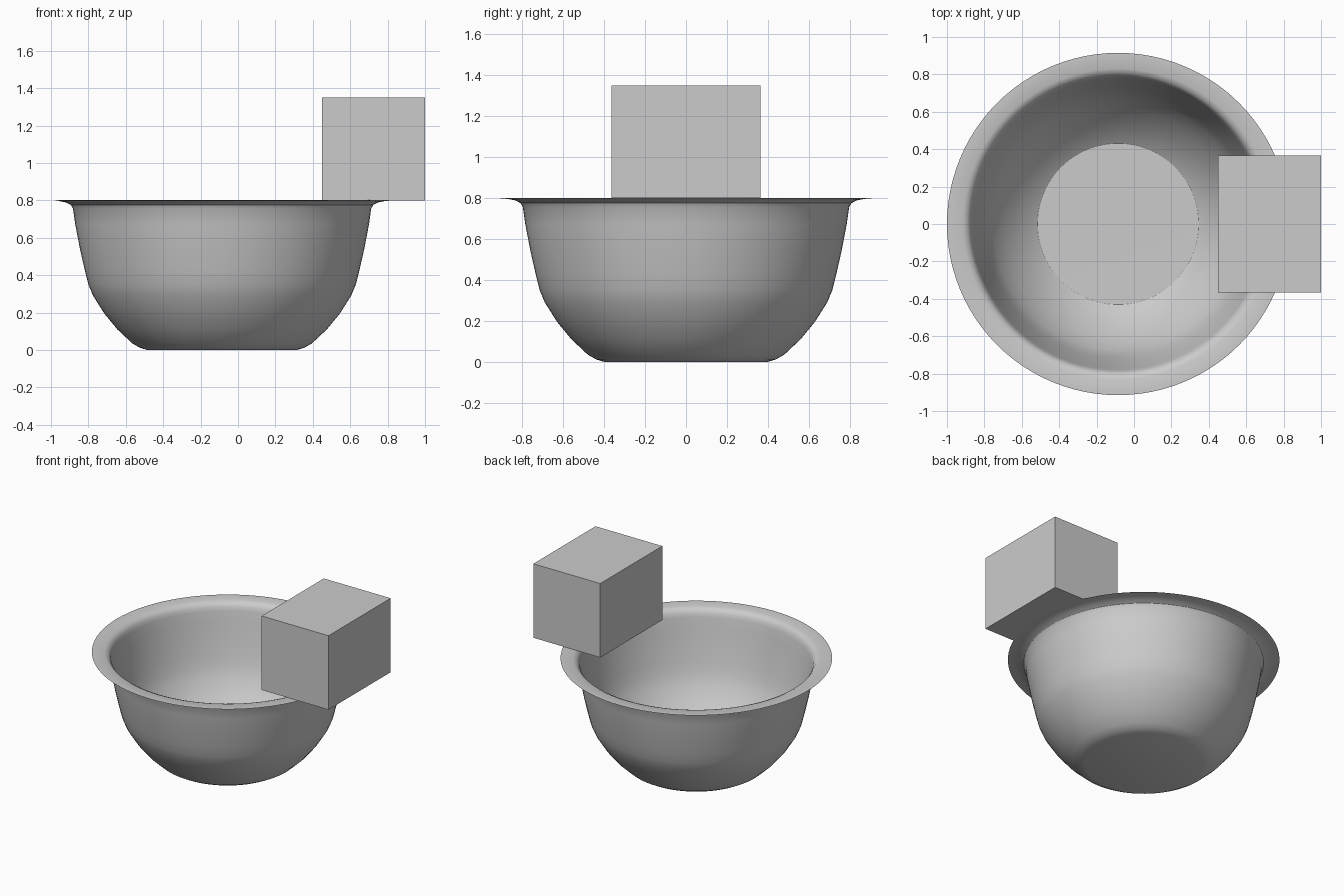
import bpy, bmesh, math
from mathutils import Matrix, Vector

cube = bpy.data.objects.get("Cube")
if cube:
    bpy.data.objects.remove(cube, do_unlink=True)

# Single grey material
grey = bpy.data.materials.new("plain grey")
grey.use_nodes = True
colour = (0.6, 0.6, 0.6, 1)
grey.diffuse_color = colour
grey.node_tree.nodes["Principled BSDF"].inputs["Base Color"].default_value = colour


def add_object(name, bm, location):
    mesh = bpy.data.meshes.new(name)
    bm.to_mesh(mesh)
    bm.free()
    mesh.materials.append(grey)
    obj = bpy.data.objects.new(name, mesh)
    obj.location = location
    bpy.context.collection.objects.link(obj)
    return obj


# Bowl: closed thin-walled profile (radius, height) spun around its axis
outer = [(0, 0), (0.4, 0), (0.44, 0.012), (0.48, 0.035), (0.56, 0.11), (0.63, 0.195),
         (0.69, 0.29), (0.715, 0.35), (0.735, 0.43), (0.76, 0.54), (0.785, 0.67),
         (0.797, 0.755), (0.808, 0.775), (0.835, 0.789), (0.87, 0.796), (0.915, 0.8)]
inner = [(0.83, 0.801), (0.805, 0.79), (0.79, 0.77), (0.782, 0.74), (0.768, 0.66),
         (0.743, 0.54), (0.718, 0.43), (0.698, 0.36), (0.672, 0.295), (0.615, 0.205),
         (0.545, 0.12), (0.47, 0.048), (0.43, 0.02), (0, 0.018)]
bm = bmesh.new()
verts = [bm.verts.new((r, 0, z)) for r, z in outer + inner]
edges = [bm.edges.new(pair) for pair in zip(verts, verts[1:])]
bmesh.ops.spin(bm, geom=verts + edges, cent=(0, 0, 0), axis=(0, 0, 1),
               angle=math.tau, steps=96, use_merge=True)
bmesh.ops.remove_doubles(bm, verts=bm.verts, dist=0.0005)
bmesh.ops.recalc_face_normals(bm, faces=bm.faces)
bowl = add_object("bowl", bm, (-0.085, 0, 0))
bpy.ops.object.select_all(action="DESELECT")
bowl.select_set(True)
bpy.context.view_layer.objects.active = bowl
bpy.ops.object.shade_smooth_by_angle(angle=math.radians(30))

# Block resting on the rim
bm = bmesh.new()
bmesh.ops.create_cube(bm, size=1, matrix=Matrix.Diagonal(Vector((0.55, 0.73, 0.55, 1))))
add_object("block", bm, (0.725, 0, 1.075))
